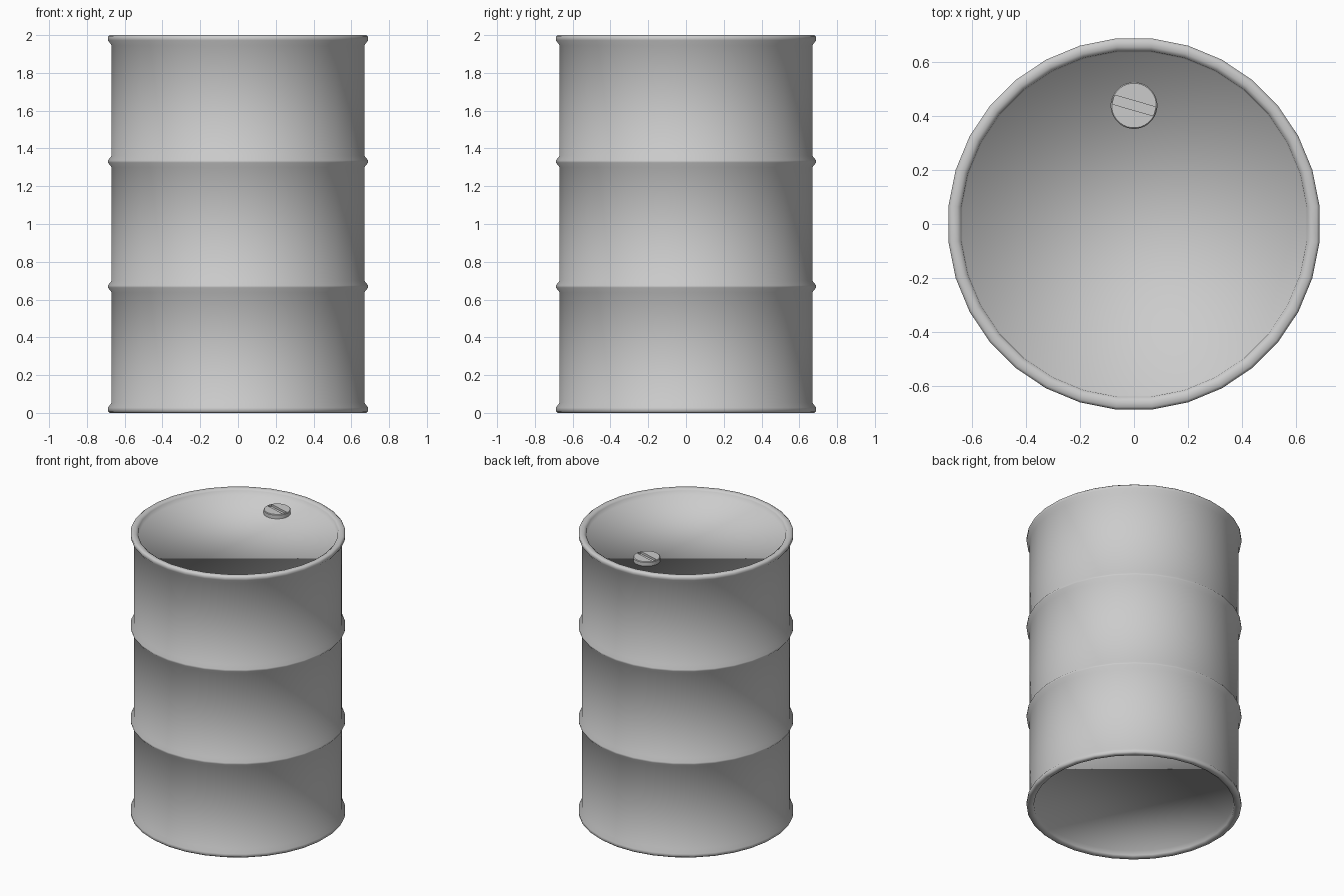
import bpy, bmesh, math
from mathutils import Matrix

SIDES = 32
old = bpy.data.objects.get("Cube")
if old:
    bpy.data.objects.remove(old, do_unlink=True)

# One painted-metal colour for everything
grey = bpy.data.materials.new("grey_metal")
grey.use_nodes = True
colour = (0.6, 0.6, 0.6, 1)
grey.diffuse_color = colour
grey.node_tree.nodes["Principled BSDF"].inputs["Base Color"].default_value = colour


def make_object(name, bm):
    bmesh.ops.recalc_face_normals(bm, faces=bm.faces)
    mesh = bpy.data.meshes.new(name)
    bm.to_mesh(mesh)
    bm.free()
    mesh.materials.append(grey)
    obj = bpy.data.objects.new(name, mesh)
    bpy.context.collection.objects.link(obj)
    return obj


def lathe(name, profile, sides):
    """Revolve (radius, height) points and close both ends with a disc."""
    bm = bmesh.new()
    rings = []
    for r, z in profile:
        angles = [2 * math.pi * (i + 0.5) / sides for i in range(sides)]
        rings.append([bm.verts.new((r * math.cos(a), r * math.sin(a), z)) for a in angles])
    for low, high in zip(rings, rings[1:]):
        for i in range(sides):
            j = (i + 1) % sides
            bm.faces.new((low[i], low[j], high[j], high[i]))
    bm.faces.new(rings[0])
    bm.faces.new(rings[-1])
    return make_object(name, bm)


def shade(obj, angle=None):
    bpy.ops.object.select_all(action="DESELECT")
    obj.select_set(True)
    bpy.context.view_layer.objects.active = obj
    if angle is None:
        bpy.ops.object.shade_smooth()
    else:
        bpy.ops.object.shade_smooth_by_angle(angle=math.radians(angle))


# Drum: upper half profile from ring up over the rolled rim to the sunken lid
BODY, RIM, LID = 0.672, 0.692, 0.64
upper = [(BODY, 1.30), (RIM, 1.325), (RIM, 1.337), (BODY, 1.362),
         (BODY, 1.945), (RIM, 1.972), (RIM, 1.992), (0.682, 2.0),
         (0.66, 2.0), (0.645, 1.99), (LID, 1.96)]
lower = [(r, 2 - z) for r, z in reversed(upper)]
drum = lathe("drum", lower + upper, SIDES)
shade(drum)

# Screw plug near the back of the lid
CAP_Y = 0.44
cap = lathe("screw_plug", [(0.087, 1.955), (0.087, 1.986), (0.083, 1.99)], SIDES)
cap.location.y = CAP_Y

# Slot cut across the plug
bm = bmesh.new()
bmesh.ops.create_cube(bm, size=1, matrix=Matrix.Diagonal((0.158, 0.034, 0.03, 1)))
cutter = make_object("slot_cutter", bm)
cutter.location = (0, CAP_Y, 1.99)
cutter.rotation_euler.z = math.radians(-16)
cutter.hide_render = True
cutter.hide_viewport = True
cutter.display_type = "WIRE"
shade(cap, 30)
cut = cap.modifiers.new("slot", "BOOLEAN")
cut.operation = "DIFFERENCE"
cut.object = cutter
cut.solver = "EXACT"
